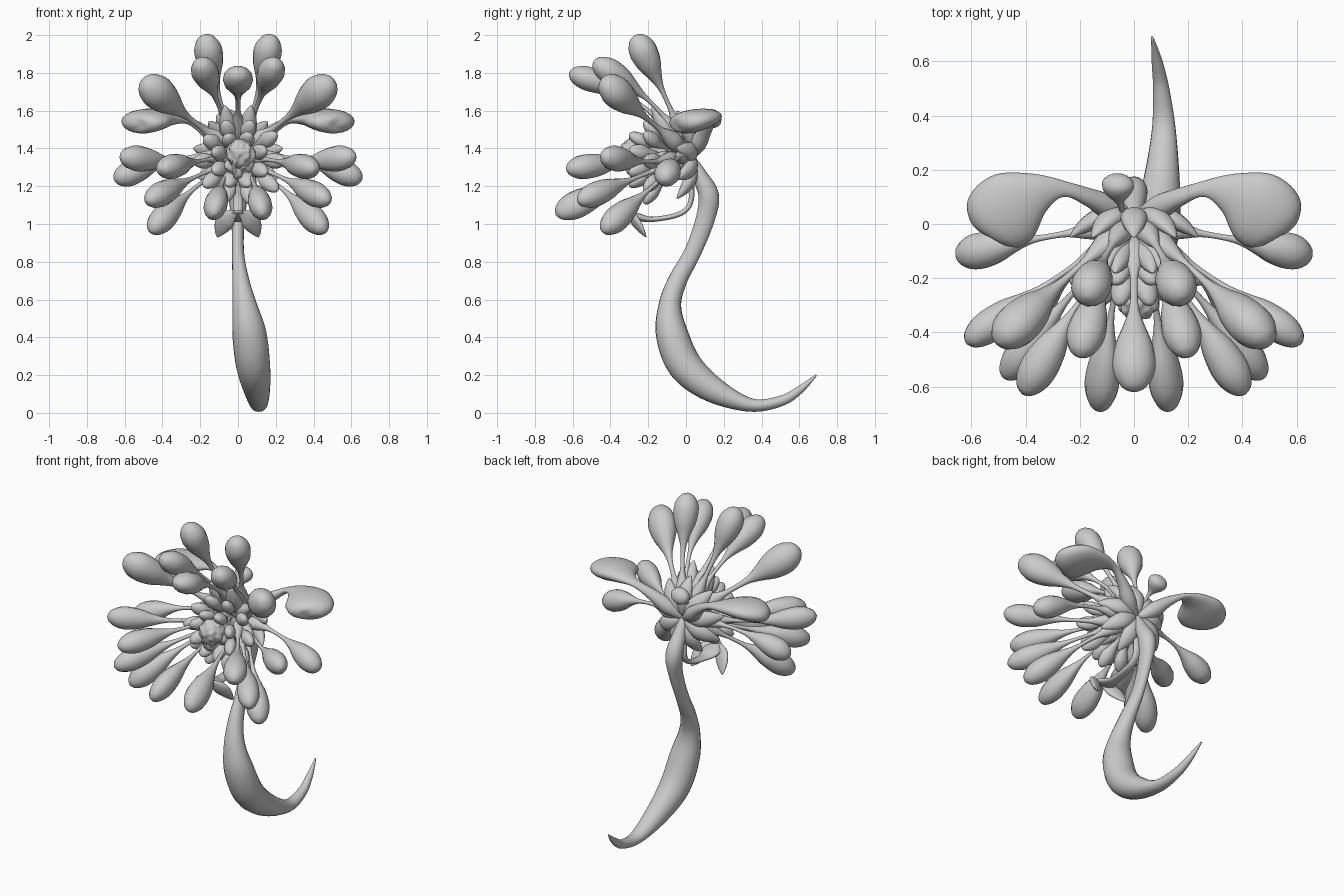
import bpy, bmesh, math, random
from mathutils import Vector, noise

random.seed(4)


def catmull(pts, n):
    # smooth interpolation through tuples of any length
    P = [pts[0]] + list(pts) + [pts[-1]]
    out = []
    for i in range(1, len(P) - 2):
        for k in range(n):
            t = k / n
            out.append([0.5 * (2 * b + (c - a) * t + (2 * a - 5 * b + 4 * c - d) * t * t
                        + (3 * b - a - 3 * c + d) * t ** 3)
                        for a, b, c, d in zip(P[i - 1], P[i], P[i + 1], P[i + 2])])
    return out + [list(pts[-1])]


def sweep(name, rows, side, sides=14):
    # rows: x, y, z, half width (along side), half thickness
    bm = bmesh.new()
    rings = []
    c = [Vector(r[:3]) for r in rows]
    for i, r in enumerate(rows):
        t = (c[min(i + 1, len(c) - 1)] - c[max(i - 1, 0)]).normalized()
        u = Vector(side)
        u = (u - t * u.dot(t)).normalized()
        v = t.cross(u)
        rings.append([bm.verts.new(c[i] + u * max(r[3], .001) * math.cos(a) + v * max(r[4], .001) * math.sin(a))
                      for a in (2 * math.pi * k / sides for k in range(sides))])
    for A, B in zip(rings, rings[1:]):
        for k in range(sides):
            j = (k + 1) % sides
            bm.faces.new((A[k], A[j], B[j], B[k]))
    bm.faces.new(rings[0][::-1])
    bm.faces.new(rings[-1])
    bmesh.ops.recalc_face_normals(bm, faces=bm.faces)
    me = bpy.data.meshes.new(name)
    bm.to_mesh(me)
    bm.free()
    me.shade_smooth()
    ob = bpy.data.objects.new(name, me)
    bpy.context.collection.objects.link(ob)
    return ob


# club petal: pod at the base, thin stalk, rounded head
CLUB = [(0, .2), (.08, .45), (.18, .58), (.28, .42), (.38, .2), (.5, .16), (.6, .24), (.69, .5),
        (.78, .85), (.87, 1), (.93, .9), (.975, .6), (.993, .3), (1, .03)]
LOBE = [(0, .3), (.2, .45), (.4, .3), (.55, .55), (.75, 1), (.9, .8), (.98, .4), (1, .03)]
POD = [(0, .3), (.25, .7), (.5, 1), (.75, .8), (.93, .35), (1, .03)]


def petal(name, base, mid, tip, w, th, prof=CLUB, side=None):
    b, m, e = Vector(base), Vector(mid), Vector(tip)
    rows = []
    for t, r in catmull(prof, 3):
        p = b * (1 - t) ** 2 + m * 2 * t * (1 - t) + e * t * t
        rows.append((*p, w * r, th * r))
    if side is None:
        side = (e - b).cross(Vector((0, 1, 0)))
    return sweep(name, rows, side)


def mirrored(name, base, mid, tip, *args, side=None, **kw):
    for s, n in ((1, "right"), (-1, "left")):
        f = lambda p: (p[0] * s, p[1], p[2])
        petal(f"{name}_{n}", f(base), f(mid), f(tip), *args, side=f(side) if side else None, **kw)


# stem with curled tail: x, y, z, half width x, half thickness
STEM = [(0, .02, 1.36, .02, .02), (0, .07, 1.26, .04, .04), (0, .12, 1.15, .05, .054),
        (0, .1, 1.02, .035, .05), (0, .035, .85, .032, .045), (.015, -.045, .7, .045, .05),
        (.035, -.085, .57, .065, .06), (.06, -.075, .42, .09, .085), (.08, -.005, .25, .09, .09),
        (.1, .14, .125, .07, .07), (.11, .34, .042, .045, .036), (.1, .5, .062, .03, .028),
        (.085, .6, .12, .02, .021), (.067, .69, .2, .004, .005)]
sweep("stem", catmull(STEM, 7), (1, 0, 0), 20)

# outer petals: base, mid control, tip, half width, half thickness
OUTER = [
    ((.02, 0, 1.4), (.1, -.08, 1.63), (.175, -.27, 2.0), .075, .075),
    ((.02, -.02, 1.4), (.1, -.1, 1.64), (.2, -.49, 1.86), .072, .068),
    ((.03, -.02, 1.4), (.2, -.14, 1.5), (.5, -.44, 1.76), .09, .08),
    ((.03, -.01, 1.34), (.3, -.03, 1.4), (.655, -.12, 1.23), .066, .068),
    ((.03, -.04, 1.36), (.25, -.16, 1.3), (.62, -.44, 1.36), .068, .062),
    ((.03, -.06, 1.35), (.16, -.2, 1.35), (.41, -.63, 1.29), .066, .07),
    ((.03, -.05, 1.33), (.18, -.18, 1.28), (.48, -.57, 1.12), .066, .065),
    ((.02, -.05, 1.31), (.08, -.22, 1.28), (.13, -.69, 1.05), .062, .075),
    ((.03, -.02, 1.32), (.2, -.13, 1.25), (.46, -.44, .96), .068, .068),
]
for i, p in enumerate(OUTER):
    mirrored(f"outer_petal_{i + 1}", *p)
petal("crown_petal", (0, -.03, 1.4), (0, -.18, 1.68), (0, -.62, 1.8), .08, .065)

# broad wing petals: curved stalk, wide slanted blade
WING = [(.01, .02, 1.36, .02, .02), (.09, .06, 1.42, .045, .045), (.17, .1, 1.49, .035, .03),
        (.26, .13, 1.545, .03, .018), (.35, .115, 1.56, .075, .035), (.44, .07, 1.555, .135, .055),
        (.51, .015, 1.54, .135, .06), (.545, -.02, 1.53, .09, .045), (.555, -.035, 1.525, .01, .01)]
for s, n in ((1, "right"), (-1, "left")):
    sweep(f"wing_petal_{n}", [(r[0] * s, *r[1:]) for r in catmull(WING, 5)], (s * .55, .8, .1), 20)
petal("rear_petal", (-.01, .0, 1.38), (-.06, .03, 1.5), (-.06, .18, 1.58), .06, .05)

# back pods around the hub
for k in range(9):
    a = 2 * math.pi * k / 9 + math.pi / 2
    d = (math.cos(a), math.sin(a))
    petal(f"back_pod_{k + 1}", (d[0] * .02, .03, 1.36 + d[1] * .02),
          (d[0] * .12, .06, 1.36 + d[1] * .12), (d[0] * .24, -.05, 1.36 + d[1] * .24), .05, .035, POD)

# rings of slim inner lobes crowding the centre
for ring, (n, r, y) in enumerate(((10, .24, -.22), (8, .15, -.3))):
    for k in range(n):
        a = 2 * math.pi * (k + .5) / n + math.pi / 2
        q = r * random.uniform(.9, 1.1)
        d = (math.cos(a) * q, math.sin(a) * q)
        petal(f"inner_lobe_{ring}_{k + 1}", (d[0] * .1, -.02, 1.35 + d[1] * .1),
              (d[0] * .45, y * .6, 1.34 + d[1] * .45), (d[0], y, 1.33 + d[1]), .042, .034, LOBE)
mirrored("upper_lobe", (.02, -.02, 1.4), (.05, -.1, 1.48), (.07, -.18, 1.63), .05, .045, POD)

# crumpled central core and rounded bud
for name, loc, size, amp in (("core", (0, -.19, 1.33), (.075, .14, .1), .4),
                             ("bud", (.015, -.29, 1.37), (.075, .065, .075), .2)):
    bm = bmesh.new()
    bmesh.ops.create_icosphere(bm, subdivisions=4, radius=1)
    for v in bm.verts:
        v.co *= 1 + amp * noise.noise(v.co * 2.5)
        v.co = Vector([v.co[i] * size[i] + loc[i] for i in range(3)])
    me = bpy.data.meshes.new(name)
    bm.to_mesh(me)
    bm.free()
    me.shade_smooth()
    bpy.context.collection.objects.link(bpy.data.objects.new(name, me))

# lower lip: thin stalk forward, folded wings turned down and back
LIP = [(0, 0, 1.34, .03, .025), (0, .03, 1.15, .025, .015), (0, -.02, 1.06, .025, .014),
       (0, -.17, 1.025, .035, .014), (0, -.26, 1.04, .06, .02), (0, -.33, 1.07, .02, .006)]
sweep("lip_stalk", catmull(LIP, 6), (1, 0, 0))
mirrored("lip_wing", (.01, -.31, 1.06), (.07, -.28, 1.04), (.11, -.21, .93), .05, .02, POD)
